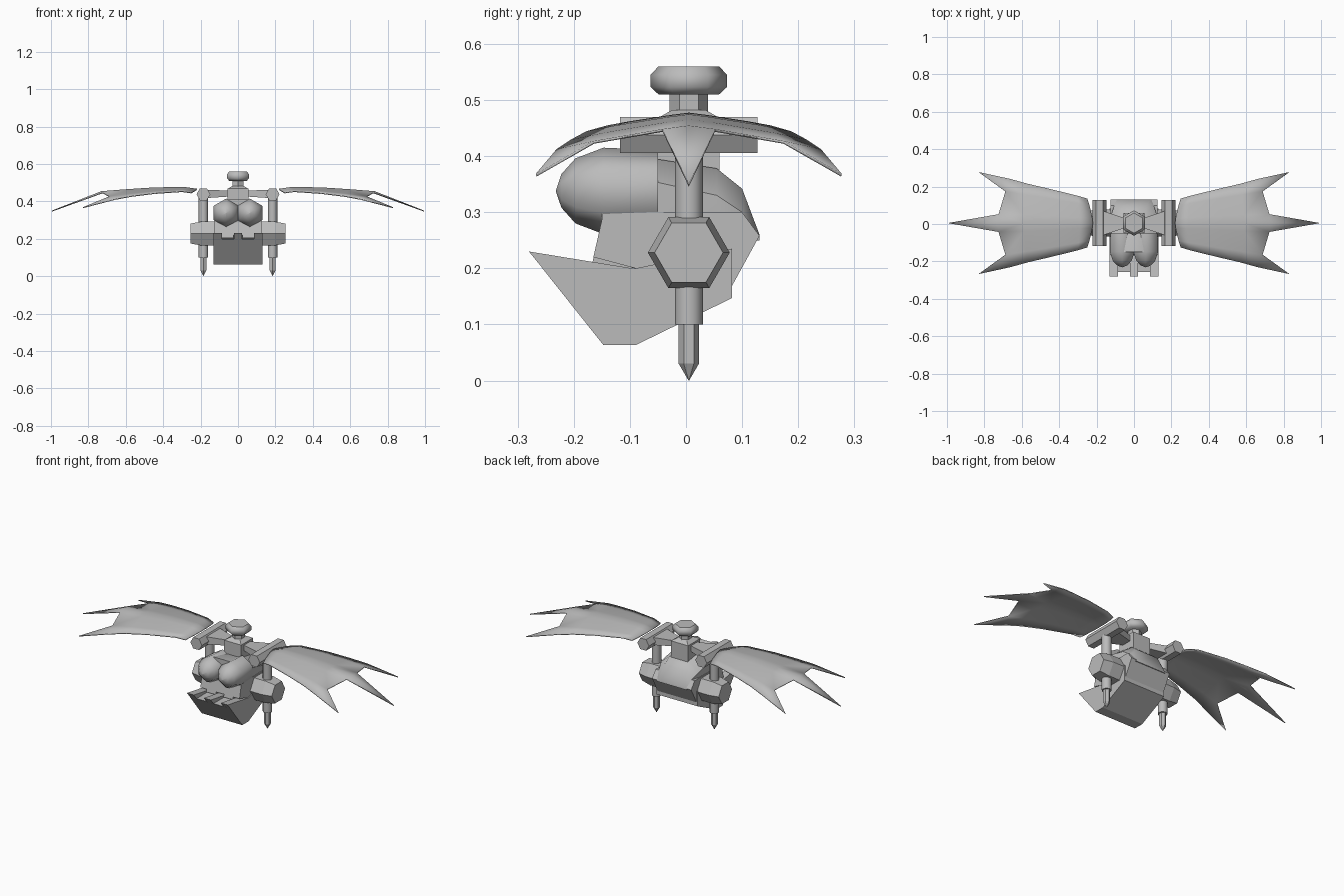
import bpy, bmesh, math
from mathutils import Vector, Matrix

if "Cube" in bpy.data.objects:
    bpy.data.objects.remove(bpy.data.objects["Cube"])

GREY = (0.5, 0.5, 0.5, 1)
mat = bpy.data.materials.new("plain grey")
mat.use_nodes = True
mat.diffuse_color = GREY
mat.node_tree.nodes["Principled BSDF"].inputs["Base Color"].default_value = GREY
CY = 0.005  # shared centre line of the legs, hub and wings


def build(name, verts, faces, smooth=0):
    me = bpy.data.meshes.new(name)
    me.from_pydata(verts, [], faces)
    bm = bmesh.new()
    bm.from_mesh(me)
    bmesh.ops.remove_doubles(bm, verts=bm.verts, dist=0.0001)
    bmesh.ops.recalc_face_normals(bm, faces=bm.faces)
    bm.to_mesh(me)
    bm.free()
    me.materials.append(mat)
    ob = bpy.data.objects.new(name, me)
    bpy.context.collection.objects.link(ob)
    if smooth:
        bpy.ops.object.select_all(action='DESELECT')
        ob.select_set(True)
        bpy.context.view_layer.objects.active = ob
        bpy.ops.object.shade_smooth_by_angle(angle=math.radians(smooth))
    return ob


def loft(name, rings, smooth=0):
    """Skin equal-length rings and cap both ends."""
    n = len(rings[0])
    verts = [p for ring in rings for p in ring]
    faces = [(k * n + i, k * n + (i + 1) % n, (k + 1) * n + (i + 1) % n, (k + 1) * n + i)
             for k in range(len(rings) - 1) for i in range(n)]
    faces += [tuple(range(n)), tuple(range(len(verts) - n, len(verts)))]
    return build(name, verts, faces, smooth)


def lathe(name, profile, axis, centre, sides=6, turn=0.0, smooth=0):
    """Profile of (radius, position) around the x, y or z axis."""
    rings = []
    for r, h in profile:
        ring = []
        for i in range(sides):
            a = turn + math.tau * i / sides
            u, v = max(r, 0.0005) * math.cos(a), max(r, 0.0005) * math.sin(a)
            p = {"x": (h, u, v), "y": (u, h, v), "z": (u, v, h)}[axis]
            ring.append(Vector(p) + Vector(centre))
        rings.append(ring)
    return loft(name, rings, smooth)


def prism(name, outline, x0, x1):
    return loft(name, [[(x, y, z) for y, z in outline] for x in (x0, x1)])


def rect(half_y, z0, z1, x):
    return [(x, CY + sy * half_y, z) for sy, z in ((-1, z0), (1, z0), (1, z1), (-1, z1))]


# Hub, neck and top knob
loft("hub", [[(sx * w, CY + sy * w, z) for sx, sy in ((-1, -1), (1, -1), (1, 1), (-1, 1))]
             for w, z in ((0.055, 0.35), (0.055, 0.468), (0.03, 0.482))])
QUARTER = math.pi / 2
lathe("neck", [(0.034, 0.46), (0.034, 0.52)], "z", (0, CY, 0), turn=QUARTER)
lathe("top_knob", [(0.054, 0.51), (0.068, 0.523), (0.068, 0.545), (0.054, 0.56)],
      "z", (0, CY, 0), turn=QUARTER, smooth=50)

# Head shell: lower cheeks and a narrowing back
cheeks = [(-0.147, 0.30), (-0.165, 0.22), (-0.09, 0.2), (0.08, 0.165), (0.131, 0.258), (0.10, 0.30)]
prism("cheeks", cheeks, -0.125, 0.125)
loft("head_back", [[(sx * w, y, z) for sx, w, z in
                    ((-1, wide, 0.25), (-1, wide, low), (-1, narrow, top),
                     (1, narrow, top), (1, wide, low), (1, wide, 0.25))]
                   for y, wide, narrow, low, top in
                   ((-0.15, 0.125, 0.06, 0.375, 0.41), (0.055, 0.12, 0.06, 0.33, 0.378),
                    (0.10, 0.105, 0.07, 0.30, 0.342), (0.131, 0.095, 0.09, 0.255, 0.26))], 40)

# Lower jaw with three front teeth
jaw = [(-0.256, 0.2), (-0.147, 0.063), (-0.09, 0.063), (0.082, 0.147), (0.082, 0.235), (-0.09, 0.2)]
prism("jaw", jaw, -0.13, 0.13)
for label, x in (("right", -0.108), ("middle", 0), ("left", 0.108)):
    prism(label + "_jaw_tooth", [(-0.28, 0.23), (-0.254, 0.198), (-0.09, 0.199)], x - 0.022, x + 0.022)
# Upper teeth between them
for label, x in (("right", -0.055), ("left", 0.055)):
    prism(label + "_upper_tooth", [(-0.16, 0.24), (-0.168, 0.205), (-0.09, 0.2), (-0.09, 0.24)],
          x - 0.03, x + 0.03)

# Wing station columns, from the centre line out to the edge
SHARES = (0, 0.2, 0.72, 1)
STATIONS = ((0.22, 0.25, 0.465, 0.13), (0.29, 0.3, 0.475, 0.145), (0.45, 0.45, 0.472, 0.182),
            (0.59, 0.57, 0.463, 0.21), (0.73, 0.66, 0.452, 0.235))


def wing(name, side):
    verts, faces = [], []
    for half in (-1, 1):
        base = len(verts)
        for x_mid, x_edge, z, width in STATIONS:
            for s in SHARES:
                y = s * width
                x = x_mid + (x_edge - x_mid) * s ** 1.5
                drop = 0.12 * y + 0.25 * y * y
                verts.append((side * x, CY + half * y, z - drop))
        rows, cols = len(STATIONS), len(SHARES)
        for r in range(rows - 1):
            for c in range(cols - 1):
                a = base + r * cols + c
                faces.append((a, a + 1, a + cols + 1, a + cols))
        # pointed fingers at the trailing edge
        last = base + (rows - 1) * cols
        tip = len(verts)
        verts += [(side * 0.995, CY, 0.348), (side * 0.83, CY + half * 0.272, 0.366)]
        faces += [(last, last + 1, tip), (last + 2, last + 3, tip + 1)]
    ob = build(name, verts, faces, 25)
    solid = ob.modifiers.new("thickness", 'SOLIDIFY')
    solid.thickness = 0.005
    solid.offset = 0


# Mirrored parts
for label, side in (("right", -1), ("left", 1)):
    lx = side * 0.185
    lathe(label + "_eye", [(0, -0.232), (0.03, -0.222), (0.058, -0.197), (0.077, -0.147), (0.073, -0.05)],
          "y", (side * 0.063, 0, 0.338), turn=QUARTER, smooth=60)
    loft(label + "_shoulder_arm", [rect(0.03, 0.425, 0.458, side * 0.04),
                                   rect(0.03, 0.425, 0.458, side * 0.06),
                                   rect(0.065, 0.418, 0.462, side * 0.165)])
    lathe(label + "_wing_hinge", [(0.037, -0.118), (0.037, 0.127)], "y", (lx, 0, 0.438))
    lathe(label + "_leg_post", [(0.025, 0.1), (0.025, 0.43)], "z", (lx, CY, 0), sides=12, smooth=40)
    lathe(label + "_side_pod", [(0.073, side * 0.12), (0.073, side * 0.2), (0.061, side * 0.255)],
          "x", (0, CY, 0.228))
    lathe(label + "_leg_spike", [(0.018, 0.11), (0.018, 0.03), (0, 0)], "z", (lx, CY, 0), turn=QUARTER)
    wing(label + "_wing", side)
